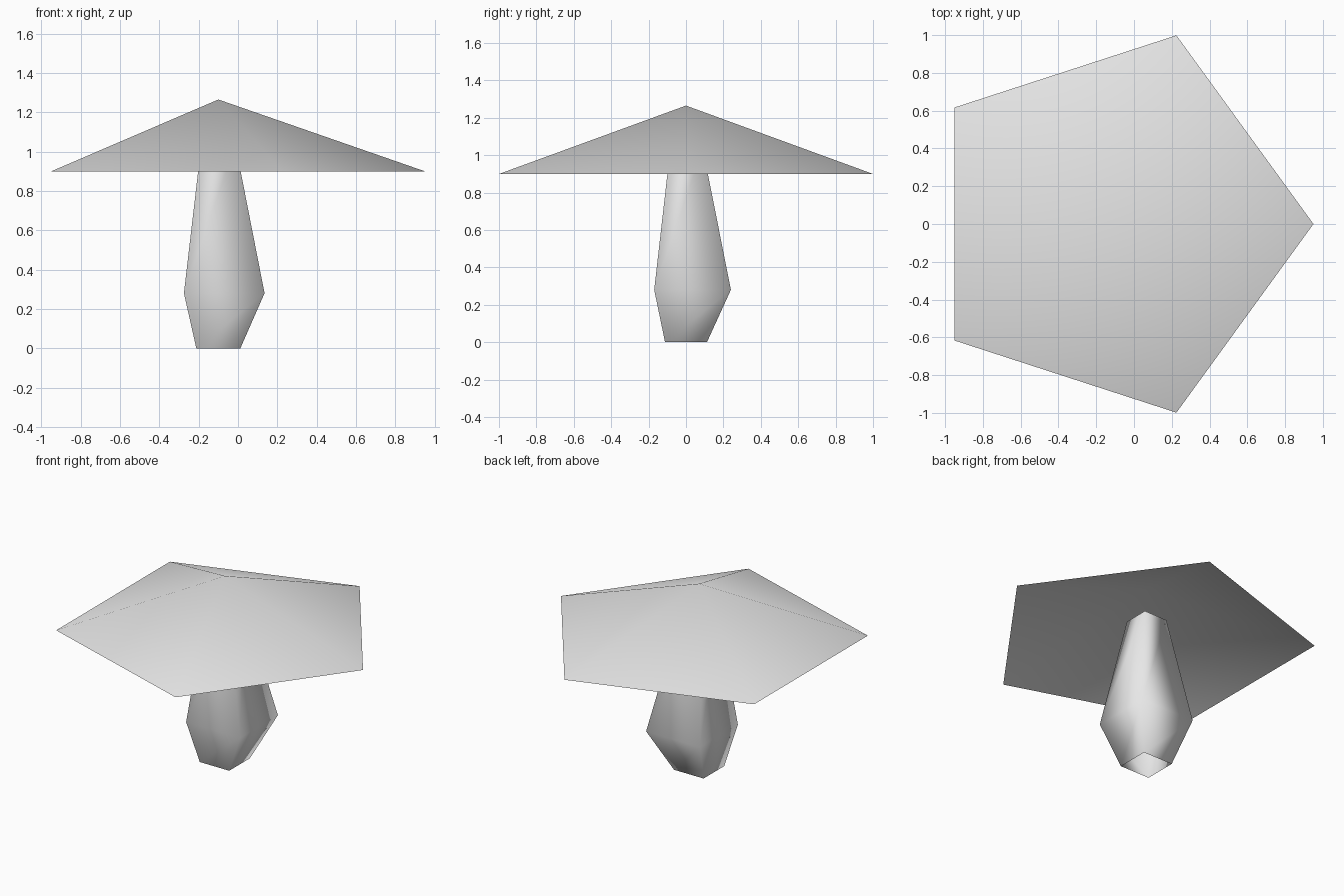
import bpy
import bmesh
from math import cos, sin, pi, sqrt

cube = bpy.data.objects.get("Cube")
if cube:
    bpy.data.objects.remove(cube, do_unlink=True)

AXIS_X = -0.1

grey = bpy.data.materials.new("plain_grey")
grey.use_nodes = True
grey.diffuse_color = (0.8, 0.8, 0.8, 1)
for node in grey.node_tree.nodes:
    if node.type == 'BSDF_PRINCIPLED':
        node.inputs["Base Color"].default_value = grey.diffuse_color


def add_ring(bm, sides, radius, x, y, z, turn=0.0):
    """Regular ring of vertices around (x, y) at height z."""
    angles = [turn + 2 * pi * i / sides for i in range(sides)]
    return [bm.verts.new((x + radius * cos(a), y + radius * sin(a), z)) for a in angles]


def finish(bm, name):
    """Turn the bmesh into a smooth grey object."""
    for face in bm.faces:
        face.smooth = True
    mesh = bpy.data.meshes.new(name)
    bm.to_mesh(mesh)
    bm.free()
    mesh.materials.append(grey)
    obj = bpy.data.objects.new(name, mesh)
    bpy.context.collection.objects.link(obj)
    return obj


# Cap: open five-sided cone, one corner towards +x
bm = bmesh.new()
rim = add_ring(bm, 5, 1.05, AXIS_X, 0, 0.9)
apex = bm.verts.new((AXIS_X, 0, 1.265))
for i in range(5):
    bm.faces.new((rim[i], rim[(i + 1) % 5], apex))
finish(bm, "mushroom_cap")

# Stem: open four-sided tube with an off-centre bulge; (x, y, z, half width)
sections = [
    (AXIS_X, 0, 0, 0.112),
    (-0.07, 0.035, 0.28, 0.205),
    (AXIS_X, 0.003, 1.035, 0.087),
]
bm = bmesh.new()
rings = [add_ring(bm, 4, half * sqrt(2), x, y, z, pi / 4) for x, y, z, half in sections]
for low, high in zip(rings, rings[1:]):
    for i in range(4):
        j = (i + 1) % 4
        bm.faces.new((low[i], low[j], high[j], high[i]))
finish(bm, "mushroom_stem")
